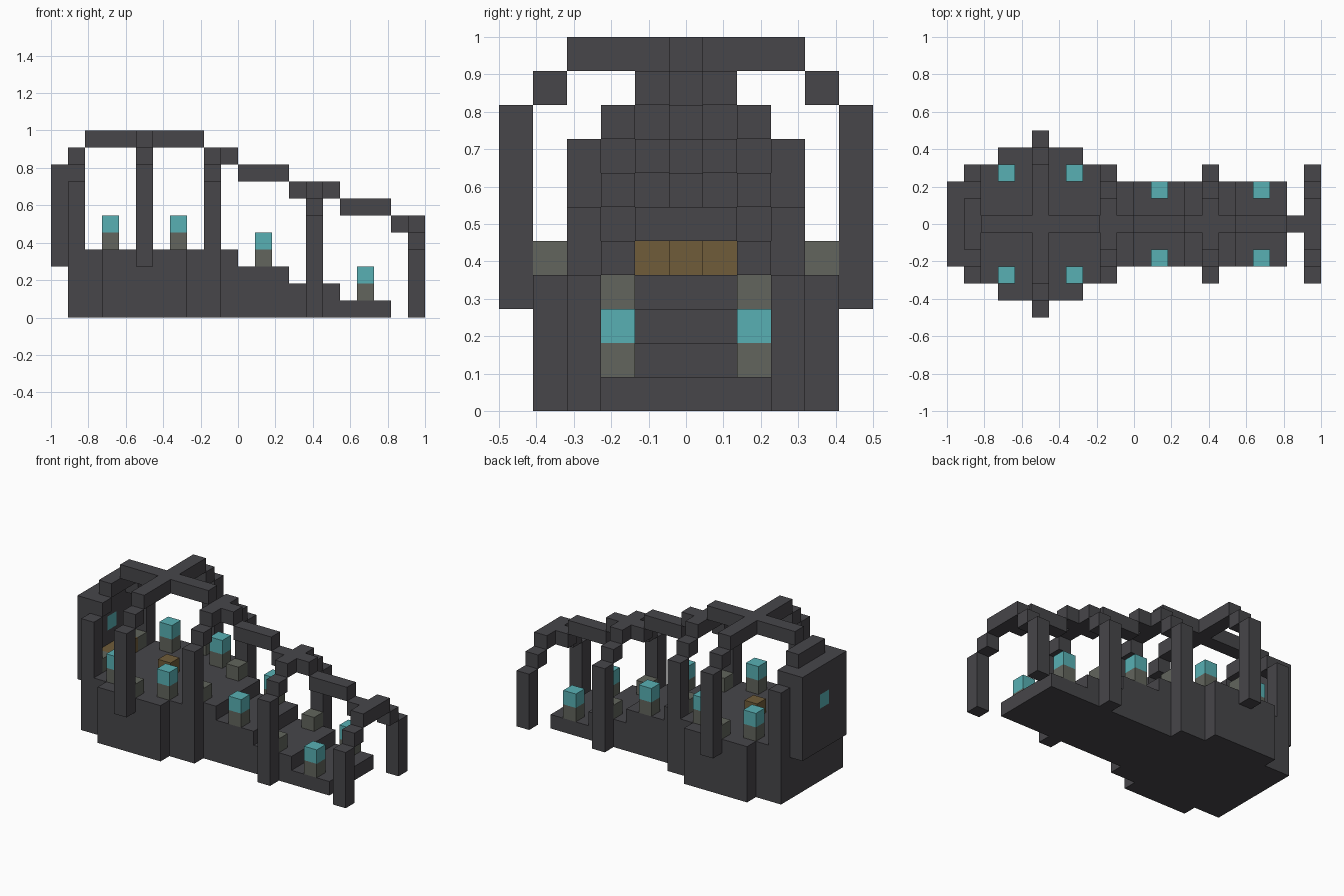
import bpy, bmesh
from mathutils import Matrix, Vector

cube = bpy.data.objects.get("Cube")
if cube:
    bpy.data.objects.remove(cube, do_unlink=True)

U = 1 / 11                       # one block
ORIGIN = Vector((-1, -0.5, 0))


def material(name, rgb):
    m = bpy.data.materials.new(name)
    m.use_nodes = True
    m.diffuse_color = (*rgb, 1)
    m.node_tree.nodes["Principled BSDF"].inputs["Base Color"].default_value = (*rgb, 1)
    return m


STONE = material("dark_stone", (0.063, 0.061, 0.068))
PALE = material("grey_stone", (0.122, 0.13, 0.109))
GLOW = material("teal_lantern", (0.098, 0.434, 0.456))
WOOD = material("brown_wood", (0.162, 0.107, 0.042))


def build(name, mat, boxes):
    """Make one object from boxes given as block ranges (x0, x1, y0, y1, z0, z1)."""
    bm = bmesh.new()
    for x0, x1, y0, y1, z0, z1 in boxes:
        lo, hi = Vector((x0, y0, z0)), Vector((x1, y1, z1))
        place = Matrix.Translation(ORIGIN + (lo + hi) / 2 * U)
        bmesh.ops.create_cube(bm, size=1, matrix=place @ Matrix.Diagonal((*((hi - lo) * U), 1)))
    mesh = bpy.data.meshes.new(name)
    bm.to_mesh(mesh)
    bm.free()
    mesh.materials.append(mat)
    ob = bpy.data.objects.new(name, mesh)
    bpy.context.collection.objects.link(ob)


def mirrored(box):
    x0, x1, y0, y1, z0, z1 = box
    return [box, (x0, x1, 11 - y1, 11 - y0, z0, z1)]


# Stepped floor: x range, side inset, height
floor = [(1, 3, 2, 4), (3, 8, 1, 4), (8, 9, 2, 4), (9, 11, 3, 4),
         (11, 14, 3, 3), (14, 17, 3, 2), (17, 20, 3, 1)]
build("stepped_floor", STONE, [(a, b, i, 11 - i, 0, h) for a, b, i, h in floor])

# Rib arches: x, side inset, leg bottom, leg top
for name, x, i, bottom, top in [("wall_arch", 1, 2, 4, 8), ("great_arch", 5, 0, 3, 9),
                                ("middle_arch", 9, 2, 0, 8), ("low_arch", 15, 2, 0, 6),
                                ("end_arch", 21, 2, 0, 4)]:
    legs = mirrored((x, x + 1, i, i + 1, bottom, top))
    shoulders = mirrored((x, x + 1, i + 1, i + 2, top, top + 1))
    build(name, STONE, legs + shoulders + [(x, x + 1, i + 2, 9 - i, top + 1, top + 2)])

# Descending ridge beam
spine = [(2, 9, 10), (9, 11, 9), (11, 14, 8), (14, 17, 7), (17, 20, 6), (20, 21, 5)]
build("ridge_beam", STONE, [(a, b, 5, 6, z, z + 1) for a, b, z in spine])

# End wall around a small window
build("end_wall", STONE, mirrored((0, 1, 3, 5, 3, 9)) + [(0, 1, 5, 6, 3, 6), (0, 1, 5, 6, 7, 9)])
build("wall_window", GLOW, [(0, 1, 5, 6, 6, 7)])

# Lantern posts: x, y, floor height
posts, lamps = [], []
for x, y, z in [(3, 2, 4), (7, 2, 4), (12, 3, 3), (18, 3, 1)]:
    posts += mirrored((x, x + 1, y, y + 1, z, z + 1))
    lamps += mirrored((x, x + 1, y, y + 1, z + 1, z + 2))
build("lantern_posts", PALE, posts)
build("lanterns", GLOW, lamps)

# Plain blocks standing under the arches
stubs = []
for x, y, z in [(1, 3, 4), (5, 1, 4), (9, 3, 4), (15, 3, 2)]:
    stubs += mirrored((x, x + 1, y, y + 1, z, z + 1))
build("arch_foot_blocks", PALE, stubs)

# Wooden table and the bench by the wall
build("table", WOOD, [(5, 6, 5, 6, 4, 5)])
build("wall_bench", WOOD, [(1, 2, 4, 7, 4, 5)])
